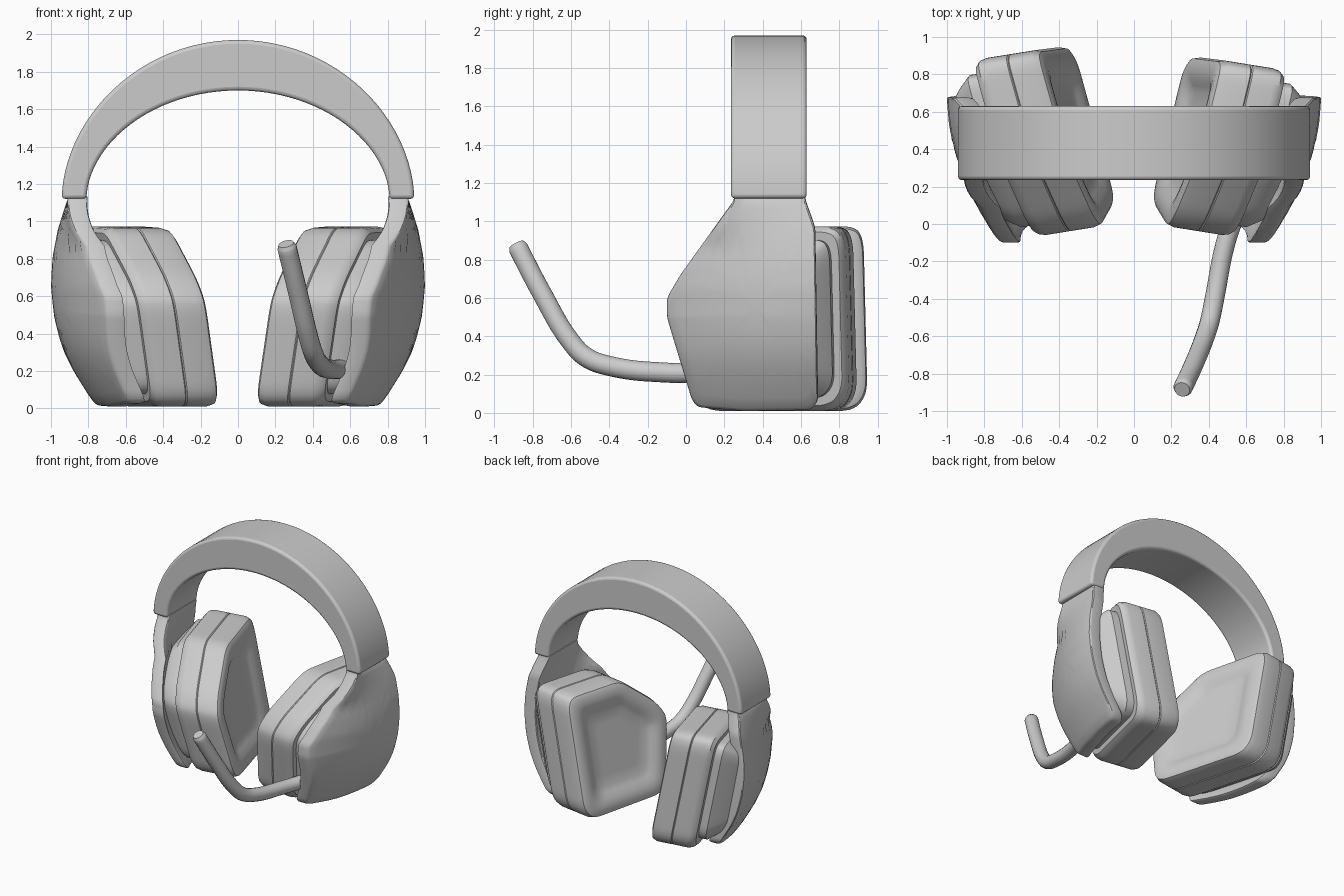
import bpy, bmesh, math
from mathutils import Vector

if "Cube" in bpy.data.objects:
    bpy.data.objects.remove(bpy.data.objects["Cube"])


def finish(obj, angle=35):
    bpy.ops.object.select_all(action='DESELECT')
    obj.select_set(True)
    bpy.context.view_layer.objects.active = obj
    bpy.ops.object.shade_smooth_by_angle(angle=math.radians(angle))


def make(name, bm):
    bmesh.ops.recalc_face_normals(bm, faces=bm.faces)
    me = bpy.data.meshes.new(name)
    bm.to_mesh(me)
    bm.free()
    obj = bpy.data.objects.new(name, me)
    bpy.context.collection.objects.link(obj)
    return obj


def rounded(points, radius, step=0.06):
    """Closed outline with rounded corners and evenly split edges."""
    pts = [Vector(p) for p in points]
    dense = []
    for i, p in enumerate(pts):
        a, b = pts[i - 1] - p, pts[(i + 1) % len(pts)] - p
        s = p + a.normalized() * min(radius, a.length * 0.45)
        e = p + b.normalized() * min(radius, b.length * 0.45)
        for k in range(6):
            t = k / 5
            dense.append(s * (1 - t) ** 2 + p * 2 * t * (1 - t) + e * t * t)
    out = []
    for i, p in enumerate(dense):
        q = dense[(i + 1) % len(dense)]
        n = max(1, math.ceil((q - p).length / step))
        out += [p.lerp(q, k / n) for k in range(n)]
    return out


def loft(name, outline, centre, sections, place):
    """Bridge scaled copies of a (y, z) outline; place() gives the 3D point."""
    bm = bmesh.new()
    c = Vector(centre)
    rings = []
    for scale, t in sections:
        rings.append([bm.verts.new(place(*(c + (p - c) * scale), t)) for p in outline])
    n = len(outline)
    for r0, r1 in zip(rings, rings[1:]):
        for i in range(n):
            j = (i + 1) % n
            bm.faces.new((r0[i], r0[j], r1[j], r1[i]))
    for ring, t in ((rings[0], sections[0][1]), (rings[-1], sections[-1][1])):
        mid = bm.verts.new(place(c.x, c.y, t))
        for i in range(n):
            bm.faces.new((ring[i], ring[(i + 1) % n], mid))
    obj = make(name, bm)
    finish(obj)
    return obj


# Headband: tapered arch, thick at the crown
bm = bmesh.new()
N = 48
rings = []
for i in range(N + 1):
    a = math.pi * i / N
    s, co = max(math.sin(a), 0) ** 1.07, math.cos(a)
    o, n = (0.942 * co, 1.12 + 0.85 * s), (0.81 * co, 1.12 + 0.58 * s)
    rings.append([bm.verts.new((x, y, z)) for (x, z), y in
                  ((o, 0.235), (o, 0.63), (n, 0.63), (n, 0.235))])
for r0, r1 in zip(rings, rings[1:]):
    for i in range(4):
        j = (i + 1) % 4
        bm.faces.new((r0[i], r0[j], r1[j], r1[i]))
bm.faces.new(rings[0])
bm.faces.new(rings[-1])
band = make("headband", bm)
bev = band.modifiers.new("bevel", 'BEVEL')
bev.width, bev.segments, bev.limit_method = 0.02, 3, 'ANGLE'
bev.angle_limit = math.radians(40)
finish(band)

# Outer plates: curved shells hanging from the band
REAR = [(0.0, 0.745), (0.03, 0.77), (0.08, 0.805), (0.2, 0.88), (0.3, 0.93), (0.4, 0.962),
        (0.5, 0.985), (0.65, 1.0), (0.8, 0.993), (0.95, 0.965), (1.05, 0.935), (1.15, 0.90)]


def plate_x(y, z):
    x = REAR[0][1] if z < 0 else REAR[-1][1]
    for (z0, x0), (z1, x1) in zip(REAR, REAR[1:]):
        if z0 <= z <= z1:
            x = x0 + (x1 - x0) * (z - z0) / (z1 - z0)
    fade = min(1, max(0, (1.12 - z) / 0.25))
    return x - 0.45 * fade * max(0, 0.69 - y) ** 2


PLATE = rounded([(0.25, 1.14), (0.62, 1.14), (0.625, 1.11), (0.675, 0.97), (0.69, 0.06), (0.65, 0.015),
                 (0.3, 0.01), (0.06, 0.03), (0.03, 0.07), (-0.10, 0.50), (-0.10, 0.60),
                 (-0.03, 0.72), (0.25, 1.11)], 0.03)
PLATE_SECTIONS = ([(s, 0) for s in (0.15, 0.3, 0.45, 0.6, 0.75, 0.88, 0.975)] +
                  [(0.993, 0.006), (1, 0.02), (1, 0.085), (0.99, 0.1)] +
                  [(s, 0.105) for s in (0.97, 0.88, 0.75, 0.6, 0.45, 0.3, 0.15)])

# Ear cups: cushion with shallow dish, seam, shell and neck to the plate
CUSHION = [(0.4, 0.04), (0.58, 0.04), (0.66, 0.025), (0.74, 0.006), (0.82, 0), (0.93, 0.0),
           (0.975, 0.012), (1, 0.05), (1, 0.17), (0.988, 0.176), (1, 0.182), (1, 0.30),
           (0.985, 0.335), (0.94, 0.36)]
NECK = [(0.86, 0.34), (0.86, 0.42), (0.74, 0.50), (0.62, 0.56)]

for side, sx, slope, extra in (("right", 1, 0.24, 0.0), ("left", -1, 0.275, 0.055)):
    loft(side + "_plate", PLATE, (0.36, 0.55), PLATE_SECTIONS,
         lambda y, z, t: (sx * (plate_x(y, z) - t), y, z))
    cup = rounded([(-0.01, 0.60), (0.06, 0.71), (0.36, 0.965), (0.84 + extra, 0.975),
                   (0.88 + extra, 0.90), (0.90 + extra, 0.10), (0.83 + extra, 0.01),
                   (0.17, 0.01), (0.10, 0.07), (-0.01, 0.52)], 0.08)

    def cup_place(y, z, t):
        return (sx * (0.055 + slope * y + 0.205 * z + t), y - 0.16 * t, z)

    loft(side + "_ear_cushion", cup, (0.45, 0.48), CUSHION, cup_place)
    loft(side + "_cup_neck", cup, (0.42, 0.48), NECK, cup_place)

# Microphone boom: bent round tube
PATH = [(0.56, 0.10, 0.21), (0.49, -0.10, 0.21), (0.43, -0.40, 0.245), (0.405, -0.52, 0.29),
        (0.38, -0.60, 0.37), (0.32, -0.75, 0.62), (0.262, -0.875, 0.86), (0.257, -0.885, 0.88)]
cu = bpy.data.curves.new("microphone_boom", 'CURVE')
cu.dimensions = '3D'
cu.bevel_depth, cu.bevel_resolution, cu.resolution_u = 0.052, 6, 6
cu.use_fill_caps = True
sp = cu.splines.new('BEZIER')
sp.bezier_points.add(len(PATH) - 1)
for bp, p in zip(sp.bezier_points, PATH):
    bp.co = p
    bp.handle_left_type = bp.handle_right_type = 'AUTO'
sp.bezier_points[-1].radius = 0.8
boom = bpy.data.objects.new("microphone_boom", cu)
bpy.context.collection.objects.link(boom)
bpy.ops.object.select_all(action='DESELECT')
boom.select_set(True)
bpy.context.view_layer.objects.active = boom
bpy.ops.object.convert(target='MESH')
finish(bpy.context.view_layer.objects.active)
